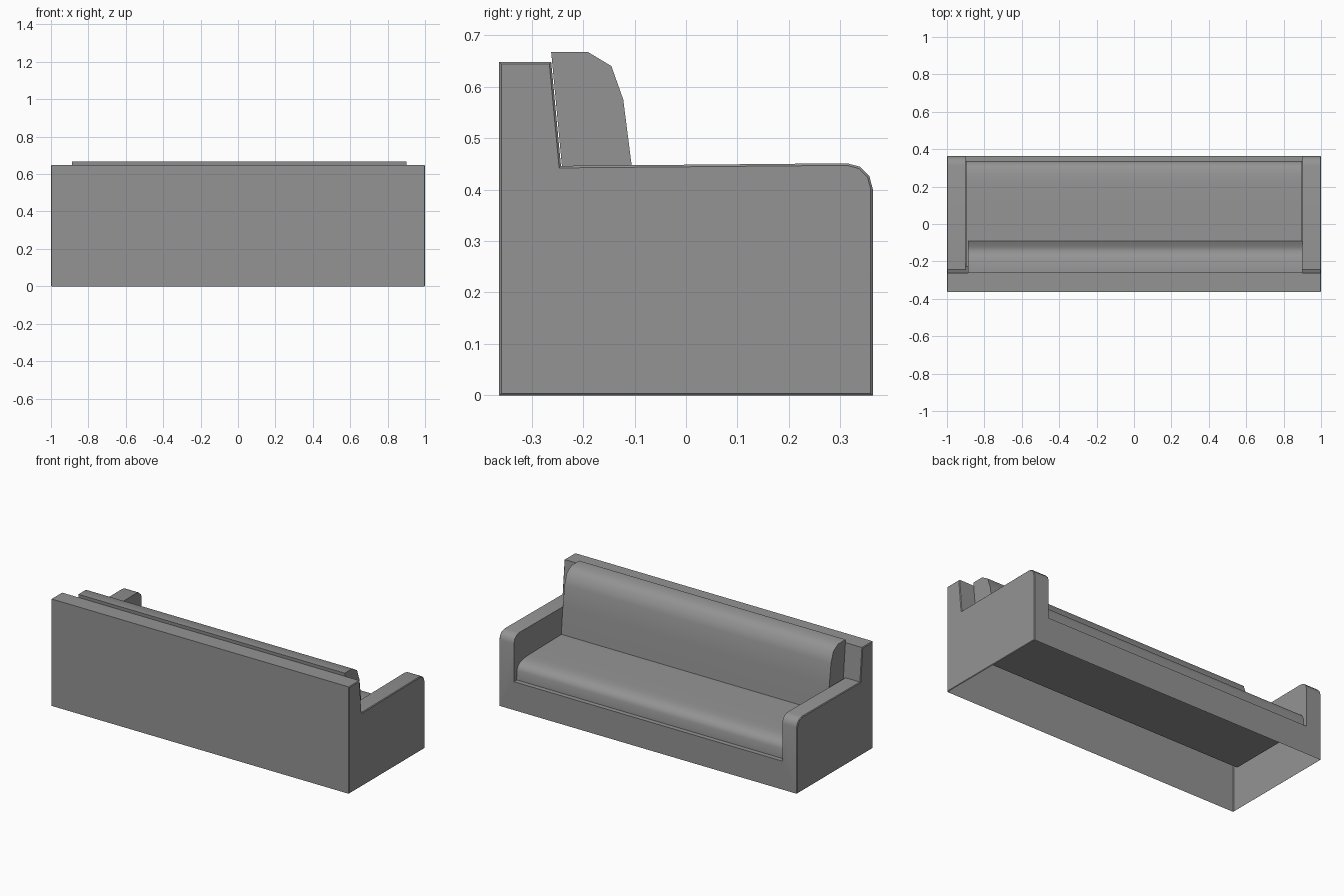
import bpy
import bmesh
import math

if "Cube" in bpy.data.objects:
    bpy.data.objects.remove(bpy.data.objects["Cube"], do_unlink=True)

# One upholstery colour
GREY = (0.295, 0.295, 0.295, 1)
fabric = bpy.data.materials.new("grey_fabric")
fabric.use_nodes = True
fabric.diffuse_color = GREY
fabric.node_tree.nodes["Principled BSDF"].inputs["Base Color"].default_value = GREY


def extrude_profile(name, profile, x0, x1, rim=0):
    """Sweep a closed (y, z) outline along x; rim chamfers the two end outlines."""
    bm = bmesh.new()
    face = bm.faces.new([bm.verts.new((x0, y, z)) for y, z in profile])
    out = bmesh.ops.extrude_face_region(bm, geom=[face])
    moved = [v for v in out["geom"] if isinstance(v, bmesh.types.BMVert)]
    bmesh.ops.translate(bm, verts=moved, vec=(x1 - x0, 0, 0))
    bmesh.ops.recalc_face_normals(bm, faces=bm.faces)
    if rim:
        outline = [e for e in bm.edges
                   if abs(e.verts[0].co.x - e.verts[1].co.x) < 1e-5]
        bmesh.ops.bevel(bm, geom=outline, offset=rim, segments=1,
                        profile=0.5, affect="EDGES")
    mesh = bpy.data.meshes.new(name)
    bm.to_mesh(mesh)
    bm.free()
    mesh.materials.append(fabric)
    obj = bpy.data.objects.new(name, mesh)
    bpy.context.collection.objects.link(obj)
    return obj


def round_corner(cy, cz, r, steps=3):
    """Quarter round running from the top down to the seat side."""
    angles = [math.pi / 2 * (1 - i / steps) for i in range(steps + 1)]
    return [(cy + r * math.cos(a), cz + r * math.sin(a)) for a in angles]


def carve(obj, cutter):
    """Subtract the cutter for good and throw it away."""
    mod = obj.modifiers.new("carve", "BOOLEAN")
    mod.operation = "DIFFERENCE"
    mod.solver = "EXACT"
    mod.object = cutter
    graph = bpy.context.evaluated_depsgraph_get()
    obj.data = bpy.data.meshes.new_from_object(obj.evaluated_get(graph))
    obj.modifiers.clear()
    bpy.data.objects.remove(cutter, do_unlink=True)


def open_bottom(obj):
    """Leave the underside open, so the part is a thin shell."""
    bm = bmesh.new()
    bm.from_mesh(obj.data)
    base = [f for f in bm.faces
            if f.normal.z < -0.9 and f.calc_center_median().z < 0.01]
    bmesh.ops.delete(bm, geom=base, context="FACES")
    bm.to_mesh(obj.data)
    bm.free()


def smooth(obj, degrees):
    bpy.ops.object.select_all(action="DESELECT")
    obj.select_set(True)
    bpy.context.view_layer.objects.active = obj
    bpy.ops.object.shade_smooth_by_angle(angle=math.radians(degrees))


# Frame: backrest and both arms share one side outline
frame = extrude_profile("sofa_frame", [
    (-0.363, 0), (-0.363, 0.648), (-0.262, 0.648), (-0.243, 0.446),
    *round_corner(0.313, 0.401, 0.05), (0.363, 0)], -1, 1, rim=0.004)

# Seat well between the arms, with the backrest leaning along its rear
well = extrude_profile("seat_well", [
    (-0.215, 0.172), (-0.243, 0.446), (-0.272, 0.75), (0.5, 0.75), (0.5, 0.172)],
    -0.9, 0.9)
carve(frame, well)
open_bottom(frame)

# Seat cushion with a rolled edge
seat = extrude_profile("seat_cushion", [
    (-0.216, 0.174), (-0.228, 0.287), (-0.09, 0.286), (0.215, 0.282),
    (0.265, 0.279), (0.3, 0.271), (0.325, 0.255), (0.336, 0.23),
    (0.338, 0.174)], -0.899, 0.899)

# Back cushion leaning on the backrest
back = extrude_profile("back_cushion", [
    (-0.226, 0.285), (-0.262, 0.667), (-0.19, 0.667), (-0.145, 0.64),
    (-0.122, 0.575), (-0.106, 0.45), (-0.091, 0.285)], -0.887, 0.9)

smooth(frame, 35)
smooth(seat, 35)
smooth(back, 45)
